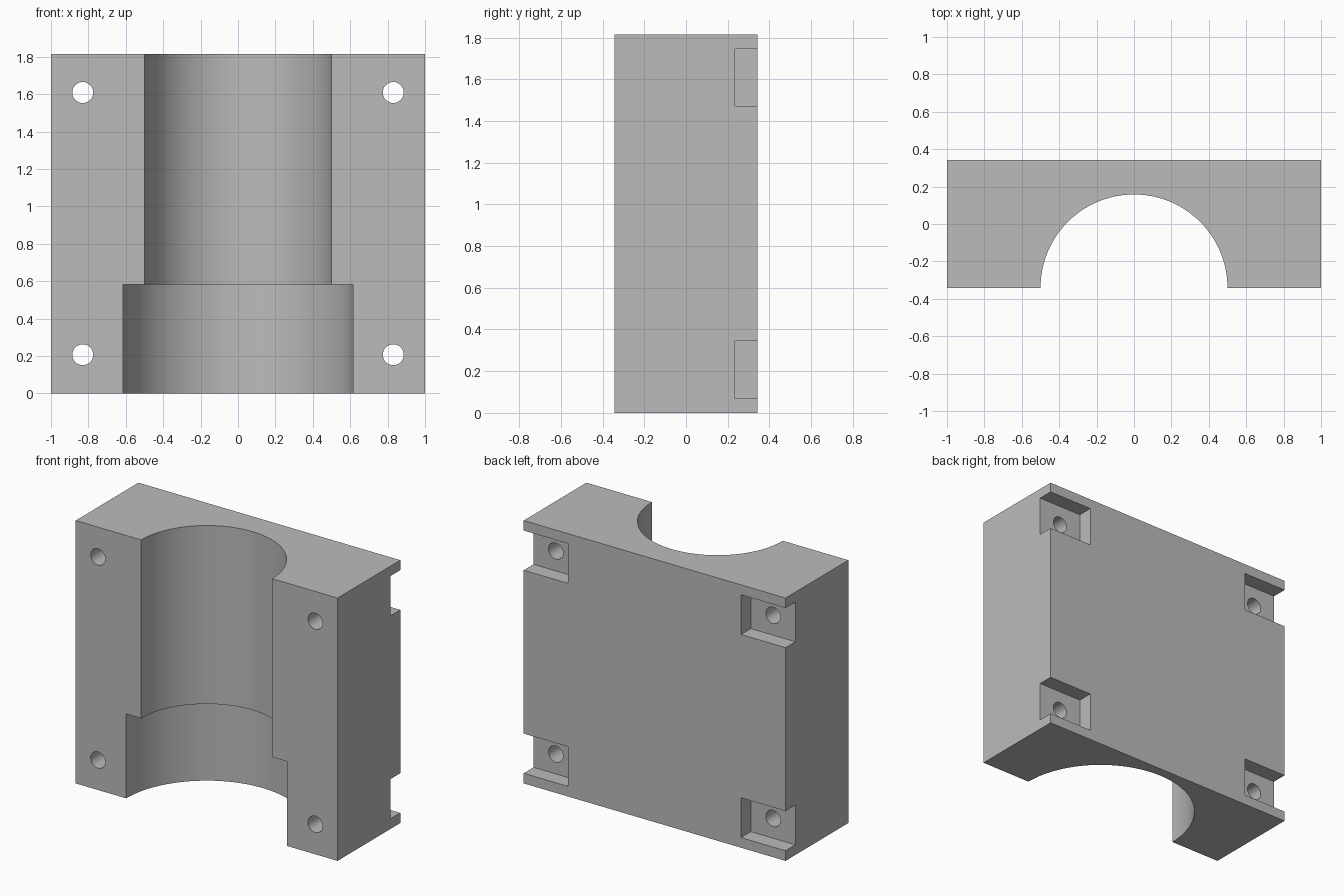
import bpy
import math

cube = bpy.data.objects.get("Cube")
if cube:
    bpy.data.objects.remove(cube, do_unlink=True)

HEIGHT, FRONT, BACK = 1.815, -0.342, 0.342
HOLE_X, NOTCH_FLOOR = 0.83, 0.235

grey = bpy.data.materials.new("plain grey")
grey.use_nodes = True
colour = (0.5, 0.5, 0.5, 1)
grey.diffuse_color = colour
grey.node_tree.nodes["Principled BSDF"].inputs["Base Color"].default_value = colour


def box(name, x, y, z):
    """Box from (min, max) ranges."""
    centre = [(a + b) / 2 for a, b in (x, y, z)]
    bpy.ops.mesh.primitive_cube_add(size=1, location=centre)
    ob = bpy.context.object
    ob.name = name
    ob.scale = [b - a for a, b in (x, y, z)]
    bpy.ops.object.transform_apply(location=True, rotation=True, scale=True)
    ob.data.materials.append(grey)
    return ob


def cylinder(name, radius, depth, location, rotation=(0, 0, 0), sides=96):
    bpy.ops.mesh.primitive_cylinder_add(vertices=sides, radius=radius, depth=depth,
                                        location=location, rotation=rotation)
    ob = bpy.context.object
    ob.name = name
    bpy.ops.object.transform_apply(location=True, rotation=True, scale=True)
    ob.data.materials.append(grey)
    return ob


def cut(target, cutter):
    """Subtract the cutter and discard it."""
    cutter.hide_render = True
    mod = target.modifiers.new("cut", 'BOOLEAN')
    mod.operation = 'DIFFERENCE'
    mod.solver = 'EXACT'
    mod.object = cutter
    bpy.ops.object.select_all(action='DESELECT')
    target.select_set(True)
    bpy.context.view_layer.objects.active = target
    bpy.ops.object.modifier_apply(modifier=mod.name)
    bpy.data.objects.remove(cutter, do_unlink=True)


# Solid half block
block = box("clamp_half_block", (-1, 1), (FRONT, BACK), (0, HEIGHT))

# Half-round bore and the wider counterbore at the bottom
cut(block, cylinder("bore_cutter", 0.5, 3, (0, FRONT, 1)))
cut(block, cylinder("counterbore_cutter", 0.615, 1.166, (0, FRONT, 0)))

# Bolt holes, each with an open-sided nut notch in the back
for side in (-1, 1):
    for z in (0.207, 1.609):
        xs = sorted((side * 0.66, side * 1.1))
        cut(block, box("notch_cutter", xs, (NOTCH_FLOOR, 0.5), (z - 0.137, z + 0.137)))
        cut(block, cylinder("hole_cutter", 0.056, 2, (side * HOLE_X, 0, z),
                            (math.pi / 2, 0, 0), 32))

bpy.ops.object.shade_smooth_by_angle(angle=math.radians(30))
